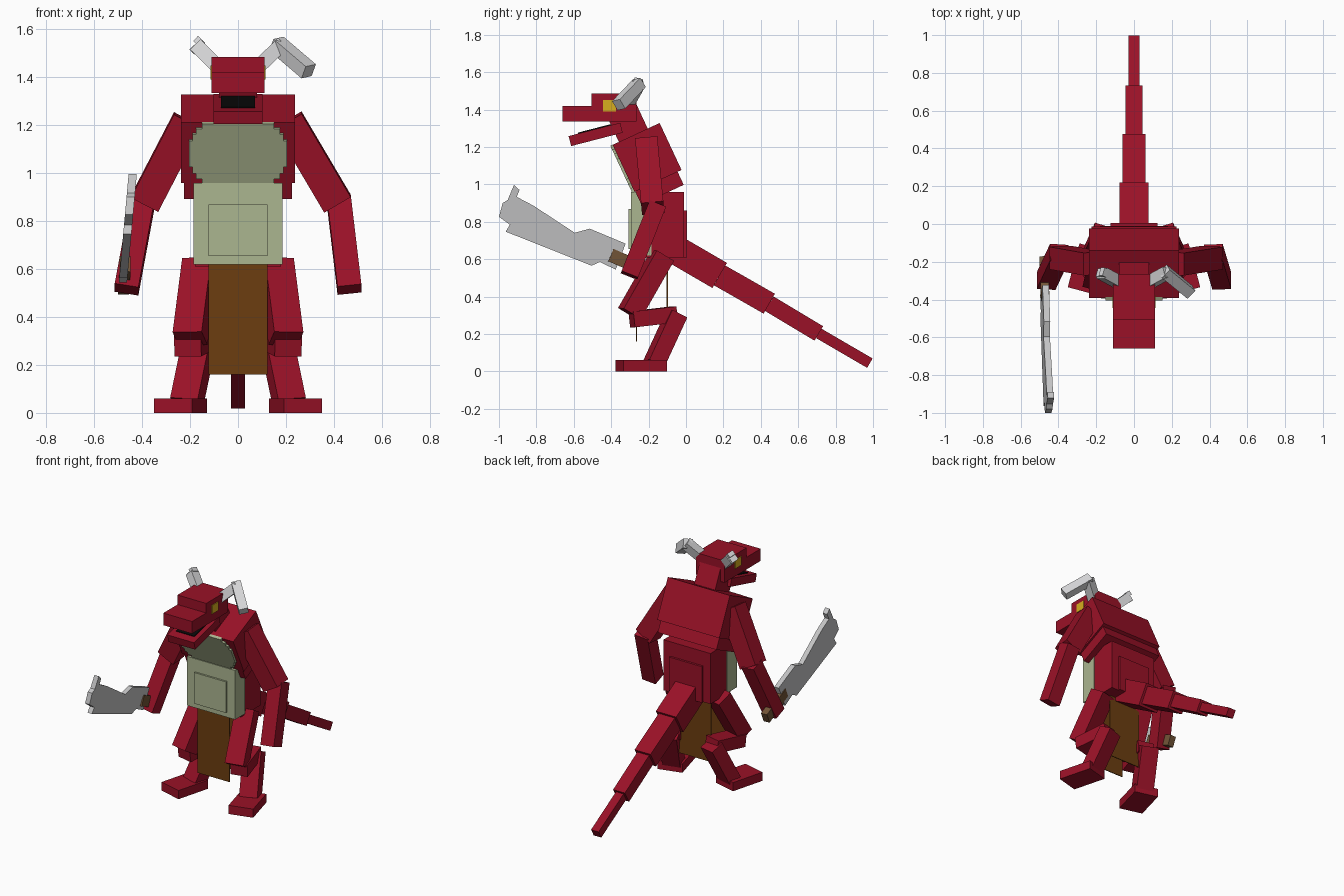
import bpy, bmesh, math
from mathutils import Matrix, Vector

cube = bpy.data.objects.get("Cube")
if cube:
    bpy.data.objects.remove(cube, do_unlink=True)


def material(name, r, g, b):
    m = bpy.data.materials.new(name)
    m.use_nodes = True
    m.diffuse_color = (r, g, b, 1)
    m.node_tree.nodes["Principled BSDF"].inputs["Base Color"].default_value = (r, g, b, 1)
    return m


RED = material("dark red hide", 0.32, 0.0056, 0.020)
SAGE = material("sage belly", 0.41, 0.465, 0.28)
CLOTH = material("brown cloth", 0.15, 0.048, 0.005)
WOOD = material("handle wood", 0.17, 0.09, 0.038)
HORN = material("pale horn", 0.66, 0.66, 0.67)
STEEL = material("steel", 0.55, 0.55, 0.555)
YELLOW = material("yellow eye", 0.68, 0.42, 0.013)
BLACK = material("black mouth", 0.003, 0.003, 0.003)


def finish(name, bm, mat, matrix):
    bm.transform(matrix)
    bmesh.ops.recalc_face_normals(bm, faces=bm.faces)
    me = bpy.data.meshes.new(name)
    bm.to_mesh(me)
    bm.free()
    me.materials.append(mat)
    ob = bpy.data.objects.new(name, me)
    bpy.context.collection.objects.link(ob)
    return ob


def box(name, center, size, mat, rx=0, rz=0):
    """Box turned rx degrees about x, then rz degrees about z."""
    bm = bmesh.new()
    bmesh.ops.create_cube(bm, size=1)
    m = (Matrix.Translation(center) @ Matrix.Rotation(math.radians(rz), 4, 'Z')
         @ Matrix.Rotation(math.radians(rx), 4, 'X') @ Matrix.Diagonal((*size, 1)))
    return finish(name, bm, mat, m)


def limb(name, p0, p1, w, d, mat, side=(1, 0, 0)):
    """Box running from p0 to p1, width w along side, depth d across it."""
    p0, p1 = Vector(p0), Vector(p1)
    z = (p1 - p0).normalized()
    x = Vector(side)
    x = (x - z * x.dot(z)).normalized()
    y = z.cross(x)
    rot = Matrix((x, y, z)).transposed().to_4x4()
    bm = bmesh.new()
    bmesh.ops.create_cube(bm, size=1)
    m = (Matrix.Translation((p0 + p1) / 2) @ rot
         @ Matrix.Diagonal((w, d, (p1 - p0).length, 1)))
    return finish(name, bm, mat, m)


def plate(name, outline, thickness, mat, matrix):
    """Flat outline extruded evenly about its own plane."""
    bm = bmesh.new()
    f = bm.faces.new([bm.verts.new((a, b, -thickness / 2)) for a, b in outline])
    ext = bmesh.ops.extrude_face_region(bm, geom=[f])
    verts = [v for v in ext["geom"] if isinstance(v, bmesh.types.BMVert)]
    bmesh.ops.translate(bm, verts=verts, vec=(0, 0, thickness))
    return finish(name, bm, mat, matrix)


# Torso: leaning chest blocks over an upright waist
LEAN = 25
chest_at = Vector((0, -0.208, 1.144))
box("chest", chest_at, (0.475, 0.277, 0.277), RED, LEAN)
box("lower_chest", (0, -0.184, 1.07), (0.45, 0.25, 0.277), RED, LEAN)
box("waist", (0, -0.12, 0.785), (0.36, 0.22, 0.35), RED)
box("back_panel", (0, -0.02, 0.735), (0.25, 0.05, 0.25), RED)
box("belly", (0, -0.24, 0.79), (0.37, 0.11, 0.34), SAGE)
box("belly_panel", (0, -0.29, 0.762), (0.245, 0.035, 0.215), SAGE)

# Chest plate with stepped corners
quarter = [(0.205, 0.06), (0.19, 0.06), (0.19, 0.09), (0.175, 0.09),
           (0.175, 0.115), (0.15, 0.115), (0.15, 0.139)]
top = quarter + [(-a, b) for a, b in reversed(quarter)]
outline = top + [(-a, -b) for a, b in top]
lean = Matrix.Rotation(math.radians(LEAN), 4, 'X')
plate("chest_plate", outline, 0.02, SAGE,
      Matrix.Translation(chest_at) @ lean @ Matrix.Translation((0, -0.142, 0))
      @ Matrix.Rotation(math.radians(90), 4, 'X'))

# Neck, head and open jaw
box("neck", (0, -0.275, 1.248), (0.16, 0.17, 0.32), RED, LEAN)
box("snout", (0, -0.49, 1.377), (0.22, 0.34, 0.084), RED)
box("skull", (0, -0.385, 1.41), (0.22, 0.24, 0.15), RED)
JAW = 14.5
jaw_at = Vector((0, -0.483, 1.267))
box("lower_jaw", jaw_at, (0.205, 0.285, 0.055), RED, JAW)
up = Matrix.Rotation(math.radians(JAW), 3, 'X') @ Vector((0, 0.02, 0.029))
box("mouth_floor", jaw_at + up, (0.14, 0.22, 0.008), BLACK, JAW)

# Horns: the left one bent, the right one broken off
limb("left_horn_base", (0.06, -0.32, 1.42), (0.18, -0.255, 1.535), 0.06, 0.06, HORN, (0, 1, 0))
limb("left_horn_tip", (0.16, -0.25, 1.54), (0.295, -0.36, 1.425), 0.06, 0.06, HORN, (0, 1, 0.6))
limb("right_horn_base", (-0.06, -0.32, 1.42), (-0.17, -0.26, 1.53), 0.06, 0.06, HORN, (0, 1, 0))
for i, (dx, dz, reach) in enumerate([(-0.013, -0.013, 0.012), (0.013, 0.013, 0.026)]):
    a = Vector((-0.165 + dx, -0.262, 1.525 + dz))
    limb(f"right_horn_splinter_{i + 1}", a, a + Vector((-0.73, 0.4, 0.7)) * reach,
         0.045, 0.03, HORN, (0, 1, 0))

# Upper arms and forearms; the sword arm is held a little closer
for side, s, elbow in (("left", 1, 0.415), ("right", -1, 0.39)):
    limb(side + "_upper_arm", (s * 0.21, -0.21, 1.22), (s * elbow, -0.178, 0.873),
         0.128, 0.12, RED)
    limb(side + "_forearm", (s * (elbow + 0.005), -0.152, 0.893), (s * 0.465, -0.302, 0.515),
         0.10, 0.095, RED)

# Eyes and legs, mirrored; the legs are turned outward
YAW = 15
for side, s in (("left", 1), ("right", -1)):
    box(side + "_eye", (s * 0.111, -0.41, 1.42), (0.008, 0.07, 0.06), YELLOW)
    across = (math.cos(math.radians(YAW)), s * math.sin(math.radians(YAW)), 0)
    limb(side + "_thigh", (s * 0.16, -0.125, 0.62), (s * 0.20, -0.302, 0.31),
         0.125, 0.11, RED, across)
    limb(side + "_hock", (s * 0.21, -0.29, 0.278), (s * 0.155, -0.06, 0.305),
         0.115, 0.085, RED, across)
    limb(side + "_shin", (s * 0.16, -0.05, 0.305), (s * 0.215, -0.172, 0.04),
         0.12, 0.092, RED, across)
    box(side + "_foot", (s * 0.24, -0.24, 0.03), (0.165, 0.24, 0.06), RED, 0, s * YAW)

# Loincloth
box("front_cloth", (0, -0.265, 0.39), (0.245, 0.006, 0.46), CLOTH)
box("back_cloth", (0, -0.10, 0.39), (0.245, 0.006, 0.46), CLOTH)

# Tapering tail
joints = [(-0.09, 0.67), (0.18, 0.513), (0.445, 0.362), (0.71, 0.203), (0.983, 0.044)]
widths = [0.155, 0.122, 0.09, 0.058]
for i, w in enumerate(widths):
    (y0, z0), (y1, z1) = joints[i], joints[i + 1]
    limb(f"tail_{i + 1}", (0, y0, z0), (0, y1, z1), w, w, RED)

# Notched sword in the right hand
blade = [(-0.92, 0.997), (-0.89, 0.97), (-0.905, 0.933), (-0.814, 0.885), (-0.595, 0.741),
         (-0.515, 0.763), (-0.323, 0.683), (-0.376, 0.544), (-0.46, 0.585), (-0.505, 0.565),
         (-0.964, 0.747), (-0.942, 0.784), (-1.0, 0.827), (-0.98, 0.90), (-0.953, 0.917)]
tilt = Matrix(((0, 0.09, 1, -0.529), (1, 0, 0, 0), (0, 1, 0, 0), (0, 0, 0, 1)))
plate("sword_blade", blade, 0.034, STEEL, tilt)
limb("sword_handle", (-0.47, -0.402, 0.622), (-0.478, -0.185, 0.527), 0.045, 0.072, WOOD)
